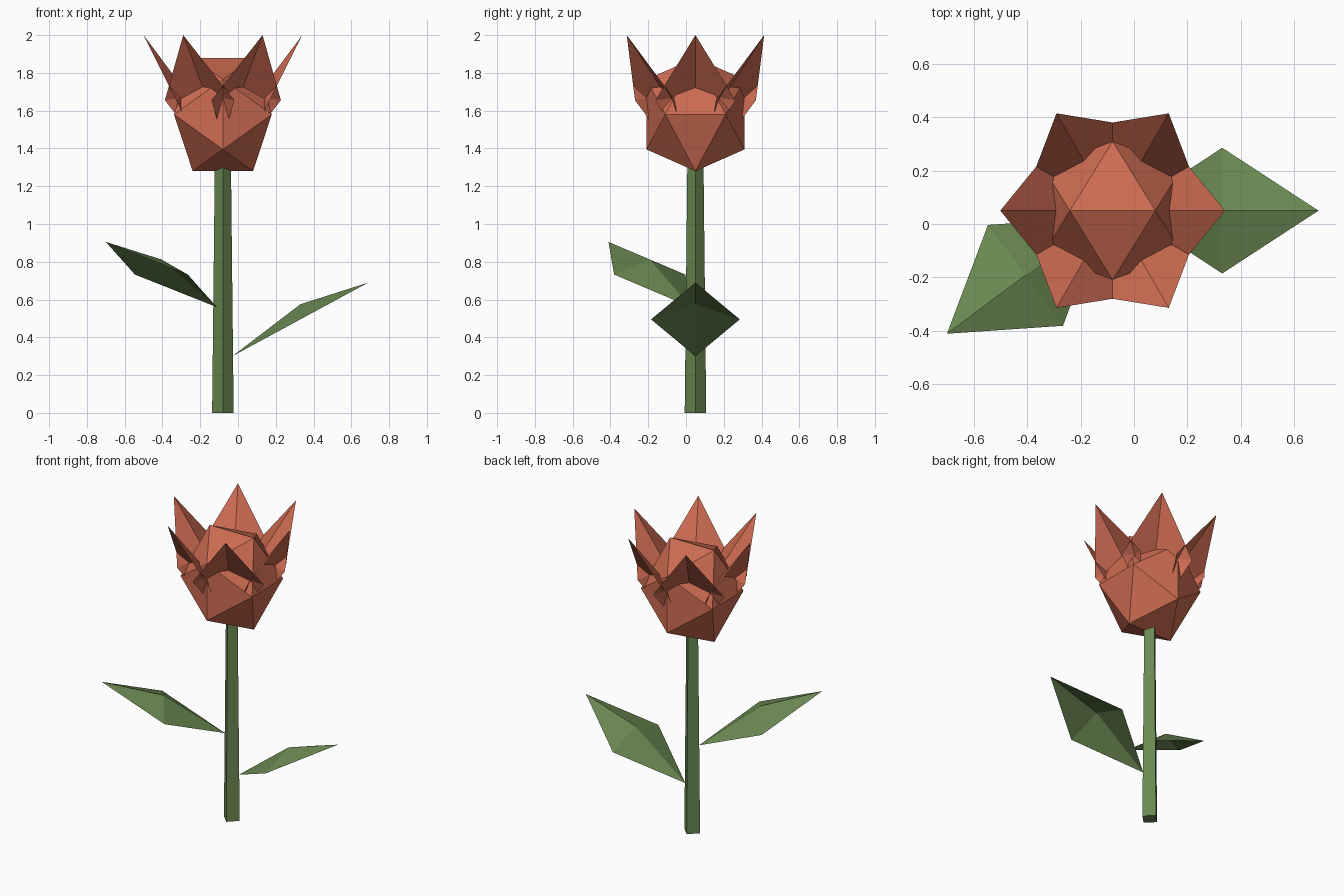
import bpy, bmesh, math
from mathutils import Matrix, Vector

cube = bpy.data.objects.get("Cube")
if cube:
    bpy.data.objects.remove(cube, do_unlink=True)

AXIS = Vector((-0.08, 0.05, 0))  # stem line on the ground


def make_material(name, rgb):
    mat = bpy.data.materials.new(name)
    mat.use_nodes = True
    mat.diffuse_color = (*rgb, 1)
    mat.node_tree.nodes["Principled BSDF"].inputs["Base Color"].default_value = (*rgb, 1)
    return mat


coral = make_material("coral_petal", (0.62, 0.15, 0.085))
green = make_material("leaf_green", (0.145, 0.25, 0.085))


def finish(name, bm, mat, location=AXIS):
    mesh = bpy.data.meshes.new(name)
    bm.to_mesh(mesh)
    bm.free()
    mesh.materials.append(mat)
    obj = bpy.data.objects.new(name, mesh)
    obj.location = location
    bpy.context.collection.objects.link(obj)
    return obj


def blade(name, mat, angle, base, tip, half_width, ridge):
    """Creased diamond; base, tip and ridge offset are (radius, height)."""
    mid_r, mid_z = (base[0] + tip[0]) / 2, (base[1] + tip[1]) / 2
    bm = bmesh.new()
    points = [(base[0], 0, base[1]), (mid_r, -half_width, mid_z),
              (tip[0], 0, tip[1]), (mid_r, half_width, mid_z)]
    rim = [bm.verts.new(p) for p in points]
    centre = bm.verts.new((mid_r + ridge[0], 0, mid_z + ridge[1]))
    for i in range(4):
        bm.faces.new((rim[i], rim[(i + 1) % 4], centre))
    bm.transform(Matrix.Rotation(math.radians(angle), 4, "Z"))
    return finish(name, bm, mat)


# Stem: tapered four-sided post with its corners on the axes
bm = bmesh.new()
bmesh.ops.create_cone(bm, cap_ends=True, segments=4, radius1=0.057, radius2=0.043, depth=1.3)
corner = max(bm.verts, key=lambda v: v.co.x).co
if abs(corner.x - abs(corner.y)) < 0.01:
    bm.transform(Matrix.Rotation(math.pi / 4, 4, "Z"))
finish("stem", bm, green, AXIS + Vector((0, 0, 0.65)))

# Bud core: icosahedron from three golden rectangles, stretched upward
bm = bmesh.new()
a = 0.16
b = a * (1 + math.sqrt(5)) / 2
for s in (-1, 1):
    for t in (-1, 1):
        for p in ((s * a, 0, t * b), (0, s * b, t * a), (s * b, t * a, 0)):
            bm.verts.new(p)
bmesh.ops.convex_hull(bm, input=bm.verts[:])
bmesh.ops.scale(bm, vec=(1, 1, 0.3 / b), verts=bm.verts[:])
bmesh.ops.recalc_face_normals(bm, faces=bm.faces[:])
finish("bud_core", bm, coral, AXIS + Vector((0, 0, 1.58)))

# Ring of six petals
for i in range(6):
    blade(f"petal_{i + 1}", coral, 60 * i, (0.074, 1.31), (0.42, 2.0), 0.212, (-0.062, 0.031))

# Two leaves
blade("lower_leaf", green, 0, (0.05, 0.3), (0.77, 0.69), 0.235, (0, 0.08))
blade("upper_leaf", green, 216.6, (0.04, 0.56), (0.772, 0.905), 0.235, (0, 0.08))
